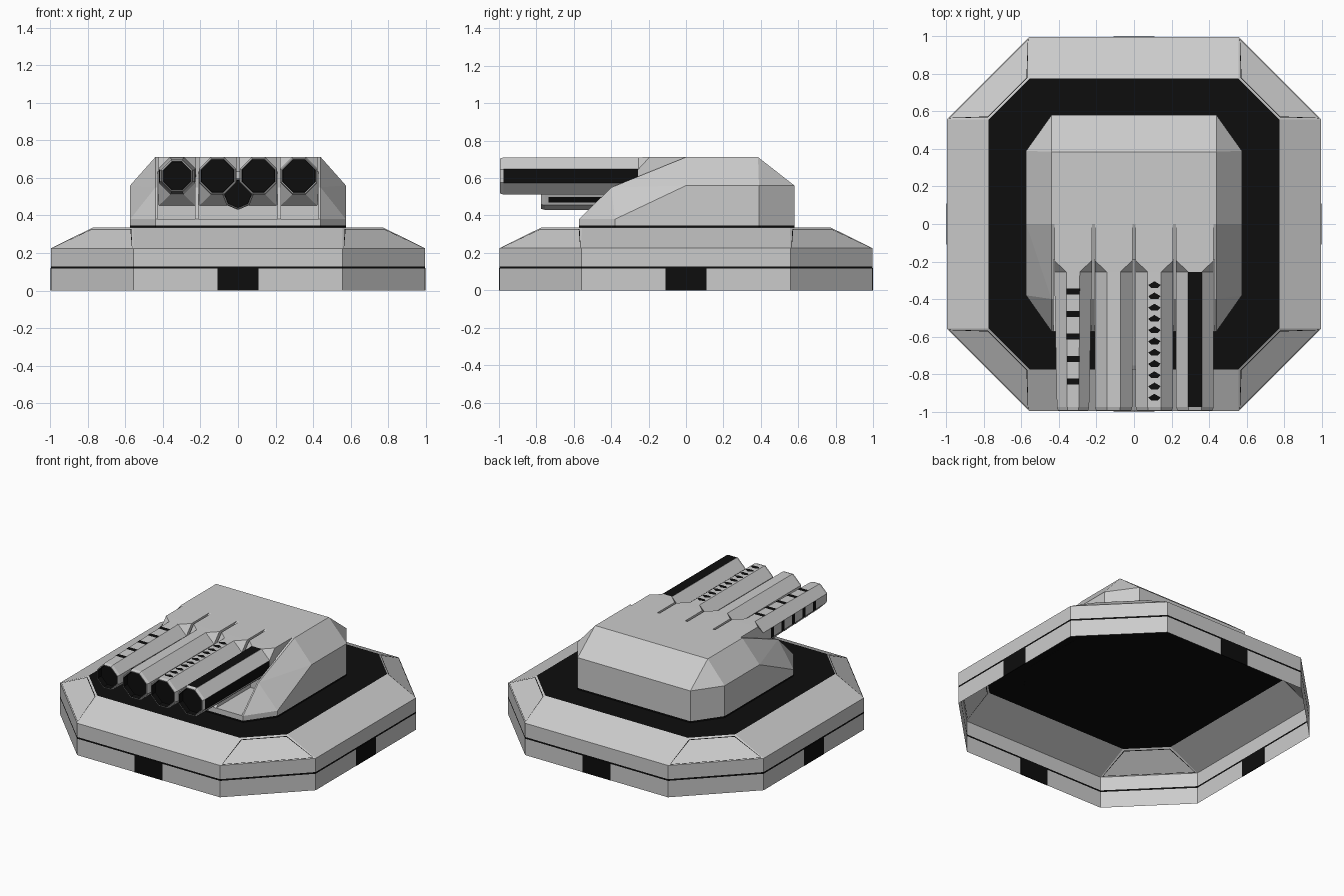
import bpy, bmesh
from math import cos, sin, pi
from mathutils import Vector

if "Cube" in bpy.data.objects:
    bpy.data.objects.remove(bpy.data.objects["Cube"])


def material(name, v):
    m = bpy.data.materials.new(name)
    m.diffuse_color = (v, v, v, 1)
    m.use_nodes = True
    m.node_tree.nodes["Principled BSDF"].inputs["Base Color"].default_value = m.diffuse_color
    return m


GREY, BLACK = material("grey", 0.8), material("black", 0.004)


def finish(name, bm, mats=(GREY, BLACK), normals=True):
    if normals:
        bmesh.ops.recalc_face_normals(bm, faces=bm.faces[:])
    me = bpy.data.meshes.new(name)
    bm.to_mesh(me)
    bm.free()
    for m in mats:
        me.materials.append(m)
    ob = bpy.data.objects.new(name, me)
    bpy.context.collection.objects.link(ob)
    return ob


def loft(rings, black=(), cap_start=None, cap_end=None):
    """Skin a list of rings; bands listed in black get the second material."""
    bm = bmesh.new()
    vs = [[bm.verts.new(p) for p in r] for r in rings]
    n = len(rings[0])
    for b in range(len(vs) - 1):
        for i in range(n):
            j = (i + 1) % n
            f = bm.faces.new((vs[b][i], vs[b][j], vs[b + 1][j], vs[b + 1][i]))
            f.material_index = int(b in black)
    for ring, mat in ((vs[0], cap_start), (vs[-1], cap_end)):
        if mat is not None:
            bm.faces.new(ring).material_index = mat
    return bm


def hull(name, pts):
    bm = bmesh.new()
    for p in pts:
        bm.verts.new(p)
    bmesh.ops.convex_hull(bm, input=bm.verts[:])
    bmesh.ops.dissolve_limit(bm, angle_limit=0.01, verts=bm.verts[:], edges=bm.edges[:])
    return finish(name, bm)


def boxes(name, spans, mats):
    bm = bmesh.new()
    for lo, hi in spans:
        g = bmesh.ops.create_cube(bm, size=1)
        for v in g["verts"]:
            v.co = Vector([(lo[k] + hi[k]) / 2 + v.co[k] * (hi[k] - lo[k]) for k in range(3)])
    return finish(name, bm, mats)


def octagon(a, c):
    return [(c, -a), (a, -c), (a, c), (c, a), (-c, a), (-a, c), (-a, -c), (-c, -a)]


# Hollow octagonal base with a dark seam, dark deck and corner panels
rim, inner = octagon(0.998, 0.558), octagon(0.775, 0.557)
rings = [[(x, y, z) for x, y in rim] for z in (0, 0.116, 0.128, 0.225)]
rings.append([(x, y, 0.335) for x, y in inner])
bm = loft(rings, black=(1,), cap_end=1)
bm.normal_update()
bmesh.ops.recalc_face_normals(bm, faces=bm.faces[:])
corners = [f for f in bm.faces if f.calc_center_median().z > 0.24
           and abs(f.calc_center_median().x) > 0.3 and abs(f.calc_center_median().y) > 0.3]
bmesh.ops.inset_individual(bm, faces=corners, thickness=0.014)
seam = bmesh.ops.inset_individual(bm, faces=corners, thickness=0.006)
for f in seam["faces"]:
    if f not in corners:
        f.material_index = 1
finish("base", bm, normals=False)

# Dark port in the middle of each base wall
spans = []
for s in (-1, 1):
    a, b = sorted((s * 0.994, s * 1.0))
    spans += [((-0.11, a, 0), (0.11, b, 0.12)), ((a, -0.11, 0), (b, 0.11, 0.12))]
boxes("base_ports", spans, (BLACK,))

# Turret hull and the dark ring under it
half = [(0.44, -0.572), (0.575, -0.38), (0.575, 0.39), (0.44, 0.58)]
foot = half + [(-x, y) for x, y in reversed(half)]
finish("turret_ring", loft([[(x, y, z) for x, y in foot] for z in (0.334, 0.346)],
                           cap_start=0, cap_end=0), (BLACK,))
side = [(x, y, 0.346) for x, y in half]
side += [(0.44, -0.572, 0.38), (0.575, -0.38, 0.38), (0.44, -0.4, 0.55), (0.44, 0, 0.712),
         (0.575, 0, 0.56), (0.575, 0.39, 0.56), (0.44, 0.58, 0.56), (0.44, 0.385, 0.712)]
turret = hull("turret", side + [(-x, y, z) for x, y, z in side])

# Bays under the barrels, leaving thin fins between them
cutter = boxes("bay_cutter", [((a, -0.9, 0.38), (b, -0.19, 0.9))
                              for a, b in ((-0.43, -0.23), (-0.21, 0.21), (0.23, 0.43))], (GREY,))
cutter.hide_render = True
cutter.hide_set(True)
mod = turret.modifiers.new("bays", "BOOLEAN")
mod.operation, mod.object, mod.solver = "DIFFERENCE", cutter, "EXACT"


def tube(name, section, cx, cz, y0, y1, tip=1.0):
    """Barrel along y with a bevelled lip and a dark recessed bore."""
    stations = [(y0, 1), (y1 + 0.02, tip), (y1, tip * 0.93), (y1, tip * 0.88), (y1 + 0.04, tip * 0.86)]
    rings = [[(cx + x * s, y, cz + z * s) for x, z in section] for y, s in stations]
    return finish(name, loft(rings, black=(3,), cap_start=0, cap_end=1))


def markings(name, section, cx, cz, facets, shapes, y0=-0.255, y1=-0.98, tip=1.0):
    """Dark flat shapes lying on barrel facets; shape points are (u 0..1, y)."""
    bm = bmesh.new()
    for i in facets:
        (ax, az), (bx, bz) = section[i], section[(i + 1) % 8]
        for shape in shapes:
            vs = []
            for u, y in shape:
                s = 1.015 * (1 + (tip - 1) * (y - y0) / (y1 - y0))
                vs.append(bm.verts.new((cx + (ax + (bx - ax) * u) * s, y,
                                        cz + (az + (bz - az) * u) * s)))
            bm.faces.new(vs)
    finish(name, bm, (BLACK,))


def bar(ya, yb, a=0.0, b=1.0):
    return [(a, ya), (b, ya), (b, yb), (a, yb)]


# Four main barrels with square housings
sect = octagon(0.1, 0.036)
Z = 0.611
for k, (cx, tip) in enumerate(((-0.325, 0.86), (-0.109, 1), (0.109, 1), (0.325, 1)), 1):
    tube(f"barrel_{k}", sect, cx, Z, -0.25, -0.995, tip)
    pts = [(cx + x, -0.255, Z + z) for x, z in sect]
    pts += [(cx + sx * 0.1, y, z) for sx in (-1, 1) for y in (-0.195, 0) for z in (0.51, 0.712)]
    pts += [(cx + sx * 0.1, -0.185, 0.45) for sx in (-1, 1)]
    hull(f"barrel_housing_{k}", pts)

# Barrel markings: bands, diamonds and full stripes
flats = (1, 3, 5, 7)
markings("band_marks", sect, -0.325, Z, flats,
         [bar(y + 0.016, y - 0.016) for y in (-0.36, -0.48, -0.6, -0.72, -0.84)], tip=0.86)
markings("diamond_marks", sect, 0.109, Z, flats,
         [[(0.05, y), (0.5, y + 0.02), (0.95, y), (0.75, y - 0.016), (0.25, y - 0.016)]
          for y in [-0.325 - 0.06 * i for i in range(11)]])
markings("stripe_marks", sect, 0.325, Z, flats, [bar(-0.256, -0.976)])

# Small lower barrel on the centre line
small = [(0.085 * cos(i * pi / 4), 0.085 * sin(i * pi / 4)) for i in range(8)]
tube("lower_barrel", small, 0, 0.515, -0.19, -0.775)
markings("lower_barrel_slots", small, 0, 0.515, (4, 7), [bar(-0.3, -0.735, 0.25, 0.75)])
